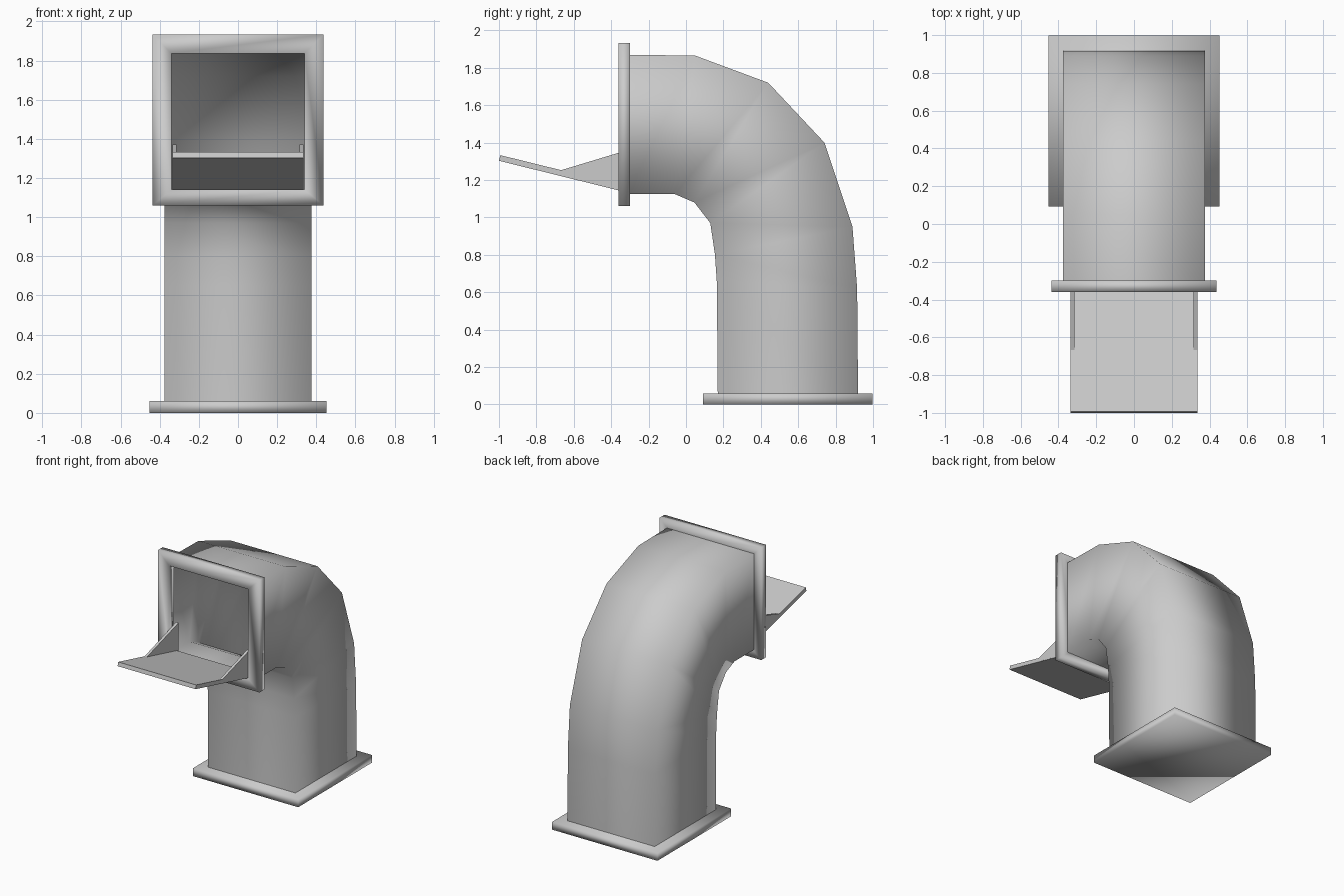
import bpy, bmesh

if "Cube" in bpy.data.objects:
    bpy.data.objects.remove(bpy.data.objects["Cube"])


def finish(name, bm, smooth=True):
    bmesh.ops.recalc_face_normals(bm, faces=bm.faces)
    me = bpy.data.meshes.new(name)
    bm.to_mesh(me)
    bm.free()
    ob = bpy.data.objects.new(name, me)
    bpy.context.collection.objects.link(ob)
    for p in me.polygons:
        p.use_smooth = smooth
    return ob


def loft(name, rings, closed=False, caps=False, smooth=True):
    """Skin a list of four-point rings; optionally close the loop or cap the ends."""
    bm = bmesh.new()
    rows = [[bm.verts.new(p) for p in r] for r in rings]
    pairs = list(zip(rows, rows[1:]))
    if closed:
        pairs.append((rows[-1], rows[0]))
    for a, b in pairs:
        n = len(a)
        for i in range(n):
            j = (i + 1) % n
            bm.faces.new((a[i], a[j], b[j], b[i]))
    if caps:
        bm.faces.new(rows[0])
        bm.faces.new(rows[-1])
    return finish(name, bm, smooth)


def side_plate(name, profile, x0, x1):
    """Extrude a (y, z) profile across x."""
    return loft(name, [[(x, y, z) for y, z in profile] for x in (x0, x1)],
                caps=True, smooth=False)


# Bent square duct, from outer and inner side profiles
W = 0.375
outer = [(.92, .04), (.915, .62), (.89, .95), (.74, 1.40), (.44, 1.72), (.05, 1.865), (-.31, 1.87)]
inner = [(.17, .04), (.165, .65), (.155, .80), (.13, .97), (.045, 1.08), (-.06, 1.125), (-.31, 1.125)]
loft("duct", [[(-W, *o), (W, *o), (W, *i), (-W, *i)] for o, i in zip(outer, inner)])


# Base plate
def base_ring(z, h):
    return [(-h, .545 - h, z), (h, .545 - h, z), (h, .545 + h, z), (-h, .545 + h, z)]


loft("base_plate", [base_ring(0, .453), base_ring(.06, .453)], caps=True)


# Frame around the opening
def frame_ring(y, hx, z0, z1):
    return [(-hx, y, z0), (hx, y, z0), (hx, y, z1), (-hx, y, z1)]


out, hole = (.437, 1.06, 1.933), (.34, 1.14, 1.837)
loft("opening_frame", [frame_ring(-.30, *out), frame_ring(-.36, *out),
                       frame_ring(-.36, *hole), frame_ring(-.30, *hole)], closed=True)

# Tilted lip and its two side gussets
side_plate("lip", [(-.30, 1.13), (-1.0, 1.303), (-.993, 1.333), (-.30, 1.162)], -.335, .335)
for s, side in ((-1, "left"), (1, "right")):
    side_plate(side + "_gusset", [(-.28, 1.13), (-.67, 1.225), (-.67, 1.252), (-.28, 1.37)],
               s * .315, s * .3355)
